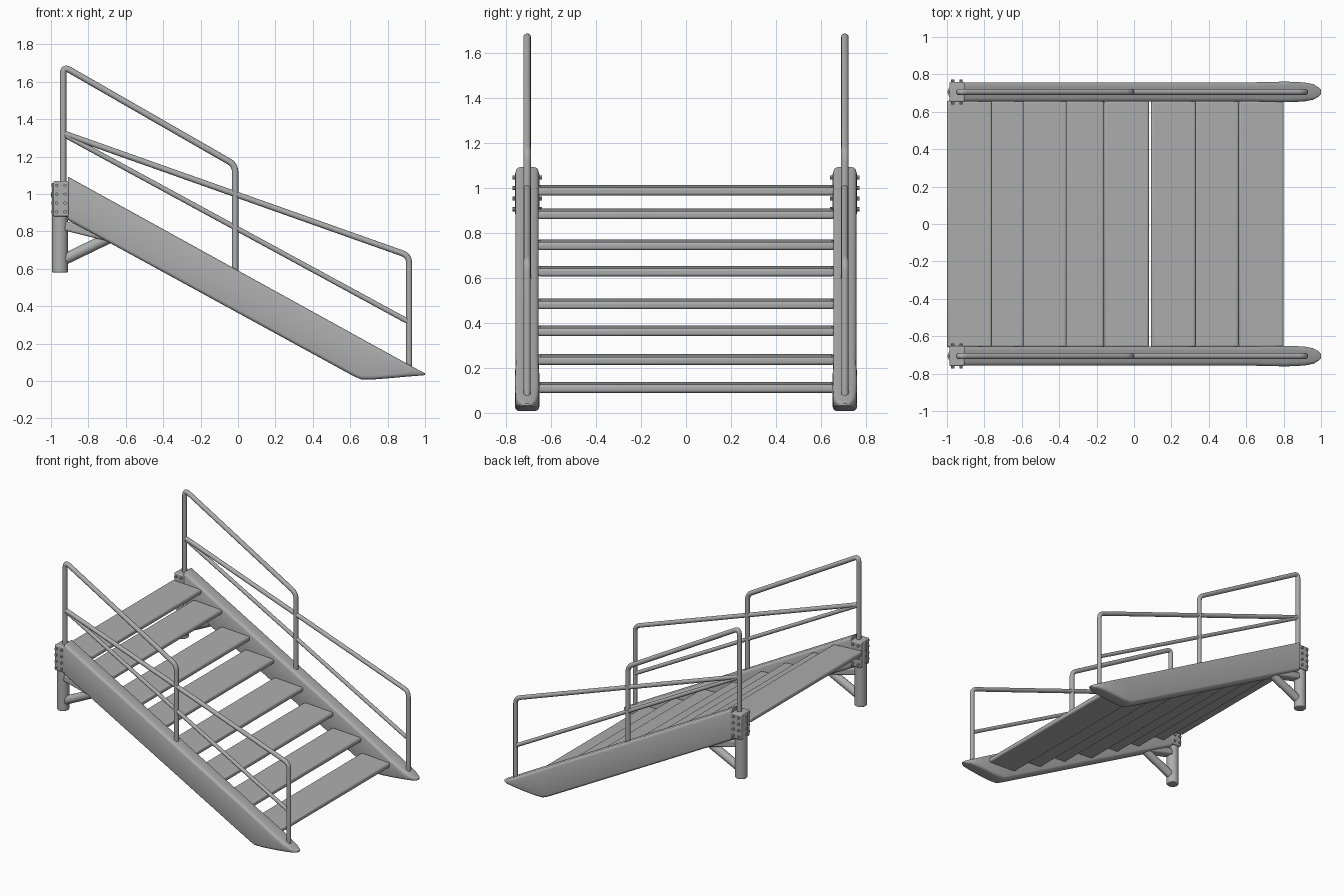
import bpy, bmesh, math
from mathutils import Vector, Matrix

cube = bpy.data.objects.get("Cube")
if cube:
    bpy.data.objects.remove(cube, do_unlink=True)

GREY = (0.42, 0.42, 0.42, 1)
steel = bpy.data.materials.new("grey steel")
steel.use_nodes = True
steel.diffuse_color = GREY
steel.node_tree.nodes["Principled BSDF"].inputs["Base Color"].default_value = GREY


def add(name, bm, bevel=0.0):
    bmesh.ops.recalc_face_normals(bm, faces=bm.faces[:])
    me = bpy.data.meshes.new(name)
    bm.to_mesh(me)
    bm.free()
    ob = bpy.data.objects.new(name, me)
    bpy.context.scene.collection.objects.link(ob)
    me.materials.append(steel)
    if bevel:
        mod = ob.modifiers.new("rounded edges", 'BEVEL')
        mod.width, mod.segments = bevel, 3
    bpy.ops.object.select_all(action='DESELECT')
    ob.select_set(True)
    bpy.context.view_layer.objects.active = ob
    bpy.ops.object.shade_smooth_by_angle(angle=math.radians(40))
    return ob


def box(name, lo, hi, bevel=0.0, tilt=0.0):
    lo, hi = Vector(lo), Vector(hi)
    bm = bmesh.new()
    bmesh.ops.create_cube(bm, size=1)
    bmesh.ops.scale(bm, vec=hi - lo, verts=bm.verts)
    bmesh.ops.rotate(bm, matrix=Matrix.Rotation(tilt, 3, 'Y'), verts=bm.verts)
    bmesh.ops.translate(bm, vec=(lo + hi) / 2, verts=bm.verts)
    return add(name, bm, bevel)


def rod(name, a, b, r, sides=24, bevel=0.0):
    a, b = Vector(a), Vector(b)
    bm = bmesh.new()
    bmesh.ops.create_cone(bm, cap_ends=True, segments=sides, radius1=r, radius2=r, depth=(b - a).length)
    turn = (b - a).to_track_quat('Z', 'Y').to_matrix().to_4x4()
    bm.transform(Matrix.Translation((a + b) / 2) @ turn)
    return add(name, bm, bevel)


def bent_pipe(name, points, y, r, bend=0.04):
    # round every inner corner with a short quadratic arc
    pts = [Vector((x, y, z)) for x, z in points]
    path = [pts[0]]
    for p, c, n in zip(pts, pts[1:], pts[2:]):
        a = c + (p - c).normalized() * bend
        b = c + (n - c).normalized() * bend
        path += [a.lerp(c, t / 6).lerp(c.lerp(b, t / 6), t / 6) for t in range(7)]
    path.append(pts[-1])
    # sweep a ring along the path, which stays in one vertical plane
    bm = bmesh.new()
    rings = []
    side = Vector((0, 1, 0))
    for i, p in enumerate(path):
        d = (path[min(i + 1, len(path) - 1)] - path[max(i - 1, 0)]).normalized()
        up = d.cross(side)
        rings.append([bm.verts.new(p + r * (math.cos(k * math.pi / 6) * side + math.sin(k * math.pi / 6) * up))
                      for k in range(12)])
    skin(bm, rings)
    return add(name, bm)


def skin(bm, rings):
    n = len(rings[0])
    for a, b in zip(rings, rings[1:]):
        for k in range(n):
            bm.faces.new((a[k], a[(k + 1) % n], b[(k + 1) % n], b[k]))
    bm.faces.new(rings[0])
    bm.faces.new(rings[-1])


def stringer(name, y):
    # stations along the beam: x, bottom, top, half width
    stations = [(-0.908, 0.86, 1.092, 0.051), (0.62, 0.025, 0.249, 0.051),
                (0.66, 0.008, 0.227, 0.052), (0.72, 0.008, 0.194, 0.054),
                (0.82, 0.016, 0.139, 0.055), (0.91, 0.024, 0.089, 0.051),
                (0.96, 0.028, 0.062, 0.041), (0.99, 0.03, 0.047, 0.023), (1.0, 0.033, 0.042, 0.01)]
    bm = bmesh.new()
    rings = []
    for x, lo, hi, w in stations:
        c = min(0.02, (hi - lo) * 0.4, w * 0.5)
        ring = []
        for sy, sz, start in ((1, 1, 0), (-1, 1, 90), (-1, -1, 180), (1, -1, 270)):
            for k in range(4):
                a = math.radians(start + 30 * k)
                ring.append(bm.verts.new((x, y + sy * (w - c) + c * math.cos(a),
                                          (hi - c if sz > 0 else lo + c) + c * math.sin(a))))
        rings.append(ring)
    skin(bm, rings)
    return add(name, bm)


# treads, from the top landing down
noses = (-0.76, -0.59, -0.36, -0.16, 0.08, 0.33, 0.56, 0.80)
heights = (0.99, 0.885, 0.747, 0.63, 0.485, 0.365, 0.237, 0.113)
for i, (x, z) in enumerate(zip(noses, heights)):
    box(f"tread_{i + 1}", (x - 0.24, -0.66, z - 0.018), (x, 0.66, z + 0.018), 0.012, math.radians(3))

for label, s in (("left", 1), ("right", -1)):
    y = s * 0.706
    stringer(f"{label}_stringer", y)

    # support post, diagonal brace and gusset
    rod(f"{label}_post", (-0.952, y, 0.58), (-0.952, y, 1.06), 0.043, bevel=0.006)
    rod(f"{label}_brace", (-0.95, y, 0.64), (-0.64, y, 0.79), 0.03)
    box(f"{label}_gusset", (-0.93, y - 0.035, 0.775), (-0.68, y + 0.035, 0.825), 0.01, math.radians(14))

    # bolted bracket round the post head
    box(f"{label}_bracket", (-0.987, y - 0.054, 0.88), (-0.905, y + 0.054, 1.07), 0.008)
    for j in range(4):
        z = 0.905 + j * 0.047
        for k, x in enumerate((-0.97, -0.925)):
            rod(f"{label}_side_bolt_{j}_{k}", (x, y - 0.066, z), (x, y + 0.066, z), 0.009, 8)
        rod(f"{label}_back_bolt_{j}", (-0.997, y, z), (-0.96, y, z), 0.009, 8)

    # handrails
    bent_pipe(f"{label}_upper_handrail", ((-0.935, 1.0), (-0.935, 1.683), (-0.015, 1.155), (-0.015, 0.57)), y, 0.017)
    bent_pipe(f"{label}_lower_handrail", ((-0.935, 1.325), (0.915, 0.67), (0.915, 0.07)), y, 0.016)
    bent_pipe(f"{label}_middle_rail", ((-0.935, 1.32), (0.915, 0.315)), y, 0.014)
